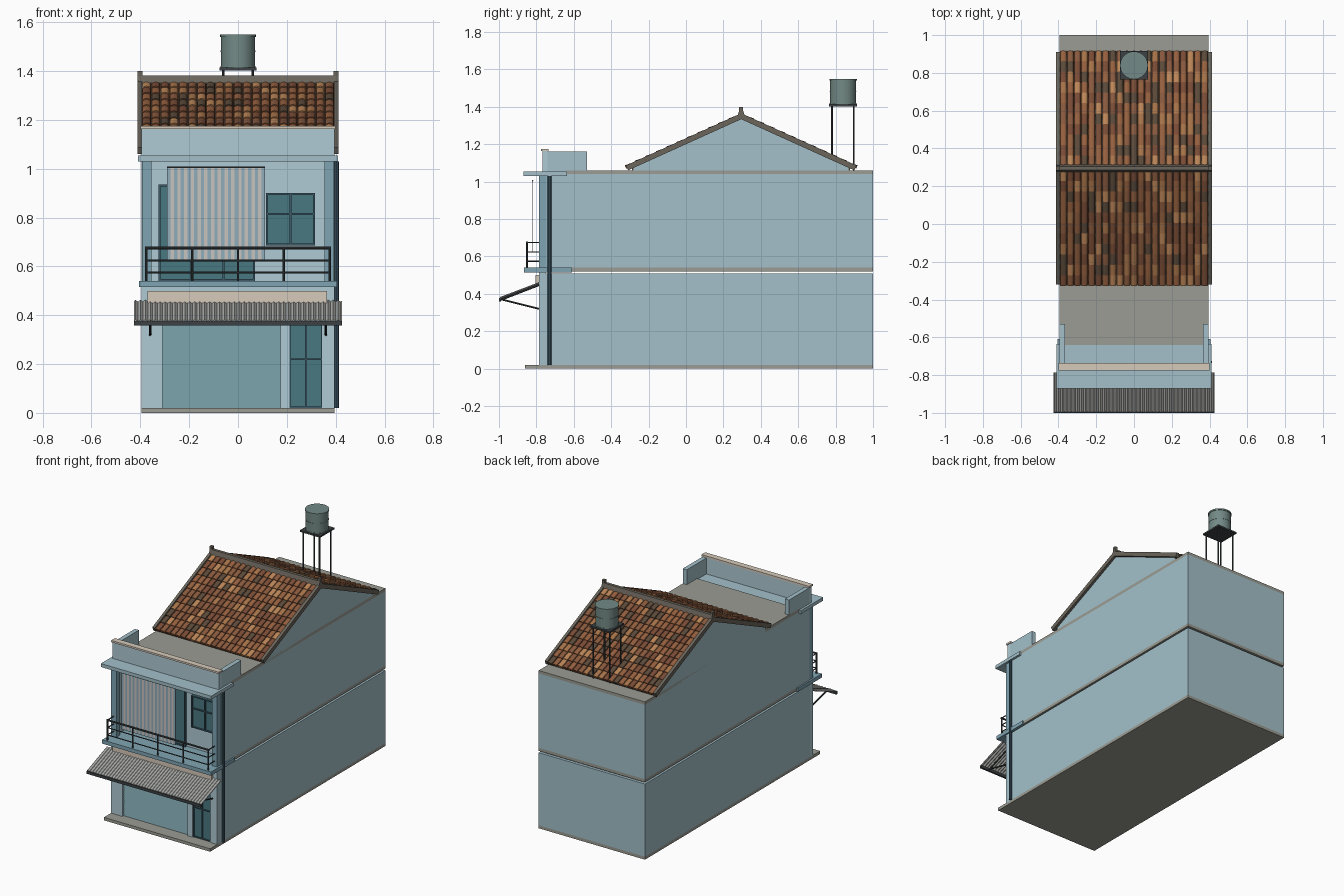
import bpy, bmesh, math, random
from mathutils import Vector

if "Cube" in bpy.data.objects:
    bpy.data.objects.remove(bpy.data.objects["Cube"])
random.seed(4)


def mat(name, h):
    m = bpy.data.materials.new(name)
    c = [int(h[i:i + 2], 16) / 255 for i in (0, 2, 4)]
    m.diffuse_color = [((v + .055) / 1.055) ** 2.4 if v > .04 else v / 12.92 for v in c] + [1]
    m.use_nodes = True
    m.node_tree.nodes["Principled BSDF"].inputs["Base Color"].default_value = m.diffuse_color
    return m


WALL, FRONT = mat("wall_blue", "A3C0CA"), mat("front_blue", "AFCBD5")
TRIM, GLASS = mat("trim_blue", "7FA5B3"), mat("teal", "487880")
SHUT, PIPE = mat("shutter_blue", "7397A0"), mat("pipe_blue", "3F5C6A")
CONC, CREAM = mat("concrete", "9B9C93"), mat("cream", "D6CABB")
METAL, VERGE = mat("dark_metal", "3C4143"), mat("verge_grey", "6B665C")
TIN, TANK = mat("tin", "AEB0AC"), mat("tank_grey", "738A86")
STRIPES = [mat("stripe_blue", "8FAEBC"), mat("stripe_pale", "C8C4BE")]
TILES = [mat("tile_%d" % i, h) for i, h in enumerate(["8A5A3E", "7A4C36", "A8744A", "5C4A3A", "BC8658", "96603F"])]


def finish(name, bm, *mats):
    bmesh.ops.recalc_face_normals(bm, faces=bm.faces)
    me = bpy.data.meshes.new(name)
    bm.to_mesh(me)
    bm.free()
    for m in mats:
        me.materials.append(m)
    o = bpy.data.objects.new(name, me)
    bpy.context.collection.objects.link(o)
    return o


def add_prism(bm, a, b, idx=0):
    """Closed solid between two matching loops of points."""
    va, vb = [bm.verts.new(p) for p in a], [bm.verts.new(p) for p in b]
    n = len(va)
    fs = [bm.faces.new(va), bm.faces.new(vb[::-1])]
    fs += [bm.faces.new((va[i], vb[i], vb[(i + 1) % n], va[(i + 1) % n])) for i in range(n)]
    for f in fs:
        f.material_index = idx


def add_box(bm, x0, x1, y0, y1, z0, z1, idx=0):
    q = [(x0, y0), (x1, y0), (x1, y1), (x0, y1)]
    add_prism(bm, [(x, y, z0) for x, y in q], [(x, y, z1) for x, y in q], idx)


def box(name, m, *d):
    bm = bmesh.new()
    add_box(bm, *d)
    return finish(name, bm, m)


def profile_x(name, m, x0, x1, pts):
    bm = bmesh.new()
    add_prism(bm, [(x0, y, z) for y, z in pts], [(x1, y, z) for y, z in pts])
    return finish(name, bm, m)


def rods(name, m, r, pairs, n=8):
    bm = bmesh.new()
    for a, b in pairs:
        a, b = Vector(a), Vector(b)
        d = (b - a).normalized()
        u = d.orthogonal().normalized()
        v = d.cross(u)
        ring = [r * (u * math.cos(t) + v * math.sin(t)) for t in (2 * math.pi * i / n for i in range(n))]
        add_prism(bm, [a + p for p in ring], [b + p for p in ring])
    return finish(name, bm, m)


def framed_panel(name, x0, x1, z0, z1, y, vs=(), hs=(), t=.008):
    """Teal panel with dark frame and bars."""
    bm = bmesh.new()
    add_box(bm, x0, x1, y - .006, y + .01, z0, z1)
    for x in (x0 + t / 2, x1 - t / 2, *vs):
        add_box(bm, x - t / 2, x + t / 2, y - .014, y, z0, z1, 1)
    for z in (z1 - t / 2, z0 + t / 2, *hs):
        add_box(bm, x0, x1, y - .013, y, z - t / 2, z + t / 2, 1)
    return finish(name, bm, GLASS, PIPE)


# slabs
box("base_slab", CONC, -.395, .395, -.86, 1, 0, .02)
box("floor_slab", CONC, -.395, .395, -.62, 1, .52, .54)
box("roof_slab", CONC, -.395, .395, -.64, 1, 1.04, 1.06)
box("balcony_slab", TRIM, -.405, .405, -.865, -.61, .515, .54)
box("cornice", WALL, -.41, .41, -.87, -.635, 1.03, 1.053)

# side and rear walls
for s, side in ((-1, "left"), (1, "right")):
    a, b = s * .375, s * .395
    box(side + "_lower_wall", WALL, a, b, -.78, .98, .02, .508)
    box(side + "_upper_wall", WALL, a, b, -.745, .98, .54, 1.04)
    profile_x(side + "_gable", WALL, a, b, [(-.28, 1.04), (.87, 1.04), (.87, 1.085), (.295, 1.35), (-.28, 1.085)])
    box(side + "_column", TRIM, s * .355, s * .393, -.785, -.745, .54, 1.03)
    box(side + "_parapet_return", WALL, s * .365, s * .395, -.74, -.53, 1.053, 1.16)
box("rear_lower_wall", WALL, -.395, .395, .98, 1, .02, .508)
box("rear_upper_wall", WALL, -.395, .395, .98, 1, .54, 1.04)

# ground floor front
for i, (x0, x1) in enumerate([(-.395, -.31), (.175, .21), (.345, .395)]):
    box("front_pier_%d" % i, FRONT, x0, x1, -.785, -.75, .02, .37)
box("front_lintel", FRONT, -.395, .395, -.785, -.75, .37, .515)
bm = bmesh.new()
for i in range(20):
    z = .02 + i * .0175
    add_prism(bm, [(-.31, y, z + k) for y, k in ((-.75, 0), (-.772, 0), (-.766, .0175), (-.75, .0175))],
              [(.175, y, z + k) for y, k in ((-.75, 0), (-.772, 0), (-.766, .0175), (-.75, .0175))])
finish("roller_shutter", bm, SHUT)
framed_panel("shop_door", .21, .345, .02, .37, -.765, (.2775,), (.22,), .006)
box("sign_board", CREAM, -.37, .365, -.805, -.785, .45, .5)

# balcony front
box("balcony_wall", FRONT, -.375, .375, -.645, -.62, .54, 1.04)
framed_panel("balcony_door", -.325, .07, .54, .935, -.648, (-.19, -.06))
framed_panel("balcony_window", .115, .315, .685, .9, -.648, (.215,), (.815,))
bm = bmesh.new()
for i in range(29):
    w = .4 / 29
    add_box(bm, -.29 + i * w, -.29 + (i + 1) * w, -.822, -.817, .625, 1.005, i % 2)
finish("striped_blind", bm, *STRIPES)
rods("blind_rod", METAL, .004, [((-.29, -.82, 1.005), (.11, -.82, 1.005))])

# railing
R, y = .375, -.85
bars = [((-R, y, z), (R, y, z)) for z in (.575, .624)]
bars += [((s * R, y, z), (s * R, -.78, z)) for s in (-1, 1) for z in (.575, .624, .675)]
rods("railing_bars", METAL, .0035, bars)
rods("railing_top", METAL, .006, [((-R - .005, y, .675), (R + .005, y, .675))])
rods("railing_posts", METAL, .005, [((-R + i * R / 2, y, .54), (-R + i * R / 2, y, .675)) for i in range(5)])

# parapet and drain pipe
box("parapet", FRONT, -.395, .395, -.768, -.738, 1.053, 1.163)
box("parapet_cap", CREAM, -.4, .4, -.775, -.735, 1.163, 1.175)
rods("drain_pipe", PIPE, .01, [((.404, -.73, .02), (.404, -.73, 1.03))], 10)

# corrugated awning
top, bot = [], []
N = 42 * 4
for i in range(N + 1):
    x = -.425 + .85 * i / N
    k = .004 * math.sin(i * math.pi / 2)
    top.append((x, k + .004))
    bot.append((x, k))
bm = bmesh.new()
for i in range(N):
    q = [top[i], top[i + 1], bot[i + 1], bot[i]]
    add_prism(bm, [(x, -.785, .455 + z) for x, z in q], [(x, -.995, .375 + z) for x, z in q])
bmesh.ops.remove_doubles(bm, verts=bm.verts, dist=.00001)
finish("awning_sheet", bm, TIN)
box("awning_front_bar", METAL, -.425, .425, -1, -.988, .358, .377)
rods("awning_brackets", METAL, .005, [p for s in (-.36, .36) for p in (
    ((s, -.785, .32), (s, -.985, .37)), ((s, -.785, .447), (s, -.99, .368)))])

# roof deck, verge boards, tiles
E, P = Vector((0, -.315, 1.072)), Vector((0, .295, 1.348))


def slope(side, x, u, h):
    """Point on a roof slope: u from eave to ridge, h above the deck."""
    p = E.lerp(P, u) + Vector((0, -.41, .91)) * h
    return (x, p.y if side > 0 else .59 - p.y, p.z)


for side, tag in ((1, "front"), (-1, "back")):
    for part, m, x0, x1, h0, h1 in (("deck", VERGE, -.4, .4, -.008, .001),
                                    ("left_verge", VERGE, -.412, -.393, -.013, .016),
                                    ("right_verge", VERGE, .393, .412, -.013, .016)):
        bm = bmesh.new()
        pts = [(0, h0), (1.01, h0), (1.01, h1), (0, h1)]
        add_prism(bm, [slope(side, x0, *p) for p in pts], [slope(side, x1, *p) for p in pts])
        finish(tag + "_roof_" + part, bm, m)
    bm = bmesh.new()
    cols, rows = 21, 11
    w = .786 / cols
    for r in range(rows):
        for c in range(cols):
            xc = -.393 + (c + .5) * w
            arc = [(-math.cos(t) * w * .49, math.sin(t) * .013) for t in (math.pi * i / 6 for i in range(7))]
            u0, u1 = r / rows - .008, min(1, (r + 1.1) / rows)
            add_prism(bm, [slope(side, xc + a, u0, h + .006 * (h > .001)) for a, h in arc],
                      [slope(side, xc + a, u1, h) for a, h in arc],
                      random.choices(range(6), (5, 5, 3, 3, 2, 4))[0])
    finish(tag + "_roof_tiles", bm, *TILES)
    y0 = -.28 if side > 0 else .87
    box(tag + "_eave_beam", VERGE, -.39, .39, y0 - .008, y0 + .008, 1.06, 1.083)
profile_x("ridge_cap", VERGE, -.41, .41, [(.275, 1.35), (.315, 1.35), (.305, 1.382), (.285, 1.382)])
for s in (-1, 1):
    box("ridge_end", VERGE, s * .392, s * .412, .284, .306, 1.35, 1.4)

# water tank on stand
C = .84
rods("tank_legs", METAL, .005, [((x, C + d, 1.06 if d > 0 else 1.1), (x, C + d, 1.405))
                                for x in (-.06, .06) for d in (-.06, .057)])
box("tank_platform", METAL, -.075, .075, C - .075, C + .075, 1.403, 1.414)
for name, m, r, z0, z1 in (("water_tank", TANK, .07, 1.414, 1.545), ("tank_lid", TANK, .074, 1.54, 1.55),
                           ("tank_band", TANK, .072, 1.478, 1.483), ("tank_foot", TANK, .072, 1.414, 1.42)):
    o = rods(name, m, r, [((0, C, z0), (0, C, z1))], 24)
    bpy.context.view_layer.objects.active = o
    o.select_set(True)
    bpy.ops.object.shade_smooth_by_angle()
    o.select_set(False)
